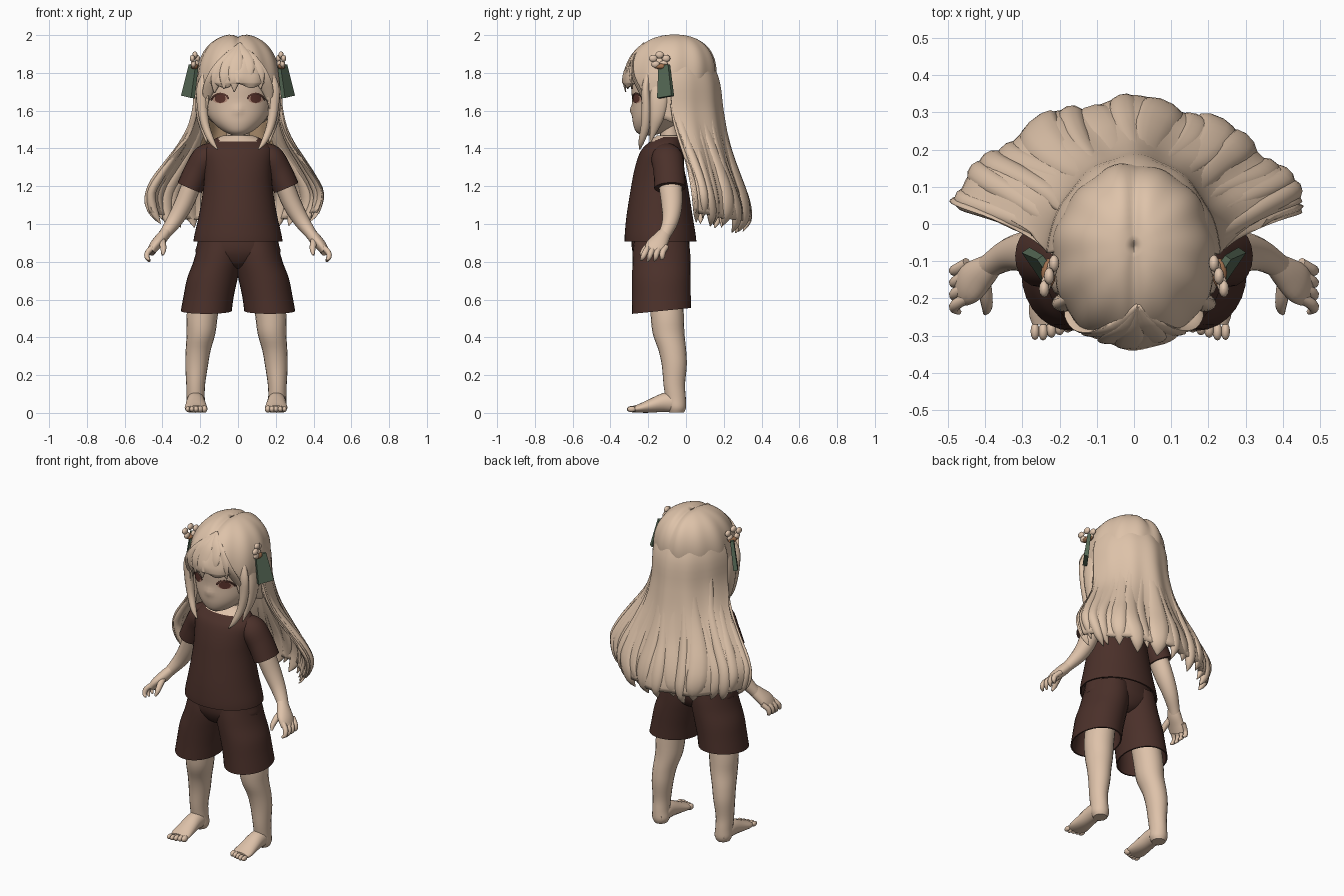
import bpy, bmesh, math
from mathutils import Vector

if "Cube" in bpy.data.objects:
    bpy.data.objects.remove(bpy.data.objects["Cube"])

X, Y, Z = Vector((1, 0, 0)), Vector((0, 1, 0)), Vector((0, 0, 1))


def material(name, rgb):
    m = bpy.data.materials.new(name)
    m.diffuse_color = (*rgb, 1)
    m.use_nodes = True
    m.node_tree.nodes["Principled BSDF"].inputs["Base Color"].default_value = m.diffuse_color
    return m


SKIN = material("skin", (0.73, 0.54, 0.40))
HAIR = material("hair_blonde", (0.73, 0.545, 0.40))
CLOTH = material("dark_brown_cloth", (0.07, 0.03, 0.023))
GREEN = material("ribbon_green", (0.095, 0.145, 0.095))
IRIS = material("eye_brown", (0.11, 0.035, 0.026))
LASH = material("lash_dark", (0.09, 0.035, 0.025))
CREAM = material("flower_cream", (0.75, 0.56, 0.42))
TAN = material("clasp_tan", (0.36, 0.17, 0.08))
WHITE = material("eye_rim_pink", (0.50, 0.29, 0.21))
NAPE = material("nape_hair_tan", (0.46, 0.30, 0.17))


def build(name, verts, faces, mat, mirror=False, thick=0, angle=50, fix=True, shift=0):
    me = bpy.data.meshes.new(name)
    me.from_pydata([tuple(v) for v in verts], [], faces)
    if fix:
        bm = bmesh.new()
        bm.from_mesh(me)
        bmesh.ops.recalc_face_normals(bm, faces=bm.faces)
        bm.to_mesh(me)
        bm.free()
    me.materials.append(mat)
    for p in me.polygons:
        p.use_smooth = True
    me.set_sharp_from_angle(angle=math.radians(angle))
    ob = bpy.data.objects.new(name, me)
    ob.location.x = shift
    bpy.context.collection.objects.link(ob)
    if thick:
        mod = ob.modifiers.new("thickness", "SOLIDIFY")
        mod.thickness, mod.offset = thick, 0
    if mirror:
        ob.modifiers.new("mirror", "MIRROR").use_mirror_merge = False
    return ob


def catmull(pts, i, t):
    a, b, c, d = (pts[max(0, min(len(pts) - 1, i + k))] for k in (-1, 0, 1, 2))
    return 0.5 * (2 * b + (c - a) * t + (2 * a - 5 * b + 4 * c - d) * t * t
                  + (3 * b - a - 3 * c + d) * t ** 3)


def loft(name, pts, mat, ref=X, axis=None, n=20, steps=4, phase=0, lip=(), **kw):
    """Skin elliptical sections (x, y, z, radius along ref, other radius)."""
    pts = [Vector(p) for p in pts]
    path = [Vector(p) for p in lip]
    path += [catmull(pts, i, k / steps) for i in range(len(pts) - 1) for k in range(steps)] + [pts[-1]]
    verts, m = [], len(path)
    for i, p in enumerate(path):
        c = Vector(p[:3])
        t = axis or (Vector(path[min(i + 1, m - 1)][:3]) - Vector(path[max(i - 1, 0)][:3])).normalized()
        s = (ref - ref.dot(t) * t).normalized()
        b = t.cross(s)
        for k in range(n):
            w = 2 * math.pi * k / n + phase
            verts.append(c + s * p[3] * math.cos(w) + b * p[4] * math.sin(w))
    faces = [(i * n + k, i * n + (k + 1) % n, (i + 1) * n + (k + 1) % n, (i + 1) * n + k)
             for i in range(m - 1) for k in range(n)]
    faces += [tuple(range(n))[::-1], tuple(range((m - 1) * n, m * n))]
    return build(name, verts, faces, mat, **kw)


def ball(name, c, r, mat, **kw):
    steps = [(c[0], c[1], c[2] - r[2] * math.cos(a), max(0.0005, r[0] * math.sin(a)), max(0.0005, r[1] * math.sin(a)))
             for a in (math.pi * k / 8 for k in range(9))]
    return loft(name, steps, mat, axis=Z, n=12, steps=1, angle=80, **kw)


# Head (with a slight nose bump) and neck
HEAD = [(1.468, -.205, .025, .03), (1.49, -.185, .075, .08), (1.53, -.16, .125, .12), (1.58, -.13, .162, .155),
        (1.65, -.11, .182, .175), (1.75, -.10, .19, .19), (1.85, -.09, .17, .18), (1.92, -.09, .11, .12)]
head = loft("head", [(0, y, z, a, b) for z, y, a, b in HEAD], SKIN, axis=Z, n=48)
for v in head.data.vertices:
    if v.co.y < -.2:
        v.co.y -= .012 * math.exp(-(v.co.x / .02) ** 2 - ((v.co.z - 1.603) / .022) ** 2)
loft("neck", [(0, -.085, 1.40, .07, .06), (0, -.085, 1.46, .062, .052), (0, -.09, 1.56, .058, .05)], SKIN, axis=Z)


def face_y(x, z):
    for (z0, *p), (z1, *q) in zip(HEAD, HEAD[1:]):
        if z0 <= z <= z1:
            cy, rx, ry = Vector(p).lerp(Vector(q), (z - z0) / (z1 - z0))
            return cy - ry * math.sqrt(max(0, 1 - (x / rx) ** 2))
    return -.28


# Eyes laid onto the face as thin plates
def face_plate(name, cx, cz, rx, rz, lift, mat):
    pts = [(cx, cz)] + [(cx + rx * f * math.cos(a), cz + rz * f * math.sin(a))
                        for f in (.5, 1) for a in (math.pi * k / 10 for k in range(20))]
    faces = [(0, 1 + k, 1 + (k + 1) % 20) for k in range(20)]
    faces += [(1 + k, 21 + k, 21 + (k + 1) % 20, 1 + (k + 1) % 20) for k in range(20)]
    build(name, [(x, face_y(x, z) - lift, z) for x, z in pts], faces, mat, mirror=True, fix=False)


face_plate("eye_rim", .094, 1.66, .040, .021, .004, WHITE)
face_plate("iris", .094, 1.664, .029, .023, .006, IRIS)
lash = [(.05, 1.664), (.064, 1.681), (.094, 1.690), (.124, 1.680), (.142, 1.656)]
loft("eyelash", [(x, face_y(x, z) - .004, z, .004, .006) for x, z in lash], LASH, ref=Y, n=6, mirror=True)

# Shirt with a scooped neckline, and sleeves
shirt = loft("shirt", [(0, -.135, .908, .236, .19), (0, -.137, .95, .229, .187), (0, -.14, 1.05, .206, .174),
                       (0, -.14, 1.2, .182, .15), (0, -.14, 1.3, .178, .13), (0, -.125, 1.38, .184, .118),
                       (0, -.112, 1.42, .165, .098), (0, -.1, 1.45, .125, .077), (0, -.093, 1.468, .08, .062)],
             CLOTH, axis=Z, n=48, lip=[(0, -.135, .96, .215, .165), (0, -.135, .908, .228, .18)])
shirt.data.materials.append(SKIN)
for p in shirt.data.polygons:
    if abs(p.center.x) < .1 and p.center.z > 1.453 + .2 * (p.center.y + .1):
        p.material_index = 1
loft("sleeve", [(.11, -.105, 1.395, .05, .04), (.165, -.10, 1.355, .083, .072), (.215, -.09, 1.28, .082, .07),
                (.255, -.085, 1.192, .084, .07)], CLOTH, ref=Y, mirror=True)

# Shorts, the hem rising a little towards the back
loft("shorts_hips", [(0, -.13, .765, .05, .08), (0, -.13, .79, .12, .12), (0, -.132, .84, .218, .147),
                     (0, -.135, .89, .217, .153), (0, -.135, .95, .205, .15)], CLOTH, axis=Z, n=32)
shorts = loft("shorts_leg", [(.168, -.13, .54, .135, .157), (.155, -.13, .62, .133, .155), (.136, -.13, .71, .134, .155),
                             (.112, -.13, .79, .128, .154), (.10, -.13, .85, .122, .152), (.095, -.13, .91, .112, .145)],
              CLOTH, axis=Z, n=28, lip=[(.15, -.13, .68, .11, .135), (.168, -.13, .54, .127, .149)], mirror=True)
for v in shorts.data.vertices:
    v.co.z += .1 * (v.co.y + .13) * max(0, min(1, (.7 - v.co.z) / .16))

# Legs, feet, toes
loft("leg", [(.15, -.11, .74, .085, .09), (.18, -.10, .53, .083, .088), (.188, -.092, .42, .076, .084),
             (.203, -.072, .33, .066, .073), (.211, -.062, .25, .06, .066), (.216, -.062, .15, .05, .057),
             (.216, -.055, .08, .048, .054), (.214, -.05, .03, .05, .05), (.214, -.05, .002, .038, .04)],
     SKIN, axis=Z, mirror=True, shift=-.008)
loft("foot", [(.214, -.01, .04, .03, .03), (.214, -.06, .055, .047, .053), (.214, -.12, .055, .05, .05),
              (.213, -.19, .038, .056, .037), (.212, -.24, .026, .06, .025), (.211, -.27, .021, .052, .018)],
     SKIN, axis=-Y, mirror=True, shift=-.01)
for i in range(5):
    ball("toe_%d" % (i + 1), (.168 + i * .022, -.268 - .007 * i + .008 * (i == 4), .02),
         (.016 - i * .001, .024, .019 - i * .001), SKIN, mirror=True, shift=-.01)

# Arms, hands, fingers
loft("arm", [(.16, -.10, 1.37, .06, .055), (.235, -.085, 1.23, .062, .052), (.285, -.075, 1.11, .056, .05),
             (.335, -.082, 1.02, .044, .042), (.385, -.11, .95, .034, .031), (.41, -.132, .915, .036, .028)],
     SKIN, ref=Y, mirror=True)
loft("palm", [(.375, -.105, .965, .03, .026), (.405, -.13, .925, .044, .032), (.44, -.158, .885, .056, .029),
              (.462, -.172, .85, .05, .022)], SKIN, ref=Y, mirror=True)
for i in range(4):
    y = -.208 + i * .031
    tip = .80 + .008 * abs(i - 1.2)
    loft("finger_%d" % (i + 1), [(.448, y + .01, .88, .015, .015), (.478, y - .008, .85, .0155, .015),
                                 (.482, y - .02 + i * .003, .824, .013, .013), (.468, y - .03 + i * .004, tip, .006, .006)],
         SKIN, ref=Y, n=10, mirror=True)
loft("thumb", [(.405, -.15, .92, .02, .018), (.398, -.195, .89, .018, .017), (.395, -.225, .86, .014, .014),
               (.40, -.24, .835, .006, .006)], SKIN, n=10, mirror=True)


# Hair crown: dome, side walls, soft strands and a central parting
def lean(z):
    return .03 * max(0, (z - 1.75) / .25)


verts, faces, NA, NV = [], [], 96, 24
for j in range(NV + 1):
    for k in range(NA):
        a = 2 * math.pi * k / NA - math.pi
        f = min(1, max(0, (abs(a) - .75) / .35))
        low = 1.735 - f * f * (3 - 2 * f) * .19 + .012 * math.cos(9 * a)
        if j <= 17:
            ph = max(.003, j / 17 * math.pi / 2)
            r, z = math.sin(ph) ** .87, 1.75 + .25 * max(0, math.cos(ph)) ** .87
        else:
            q = (j - 17) / (NV - 17)
            r, z = 1 - (.16 if abs(a) > 1.9 else .05) * q ** 1.2, 1.75 + (low - 1.75) * q
        r *= 1 + (.014 * math.cos(11 * a + .6) + .01 * math.sin(6 * a)) * min(1, j / 9)
        x, y = .213 * r * math.sin(a), -.09 - .242 * r * math.cos(a) + lean(z)
        z -= .016 * math.exp(-(x / .022) ** 2) * (1 if j <= 14 else 0)
        verts.append((x, y, z))
        if j:
            b, k2 = (j - 1) * NA, (k + 1) % NA
            faces.append((b + k, b + k2, b + NA + k2, b + NA + k))
build("hair_crown", verts, faces, HAIR, thick=.012, angle=70)


# Fringe locks swept sideways from the parting
def crown_y(x, z):
    c = min(1, max(0, (z - 1.75) / .25)) ** (1 / .87)
    rho = math.sqrt(1 - c * c) ** .87
    return -.088 - .242 * math.sqrt(max(0, rho * rho - (x / .215) ** 2)) + .25 * max(0, 1.74 - z) + lean(z)


for i, (tx, tz) in enumerate([(-.172, 1.62), (-.125, 1.695), (-.075, 1.715), (-.02, 1.70),
                              (.06, 1.765), (.12, 1.715), (.17, 1.62)]):
    pts = []
    for t, w in zip((0, .25, .5, .75, 1), (.006, .03, .038, .03, .003)):
        x, z = .01 + (tx - .01) * math.sin(t * math.pi / 2), 1.955 + (tz - 1.955) * t
        pts.append((x, crown_y(x, z), z, w, .009 if t < 1 else .003))
    loft("fringe_lock_%d" % (i + 1), pts, HAIR, n=12, angle=80)

# Long locks framing the face
loft("face_lock", [(.15, -.19, 1.84, .015, .01), (.185, -.213, 1.73, .032, .02), (.188, -.21, 1.62, .028, .025),
                   (.172, -.215, 1.52, .022, .024), (.14, -.235, 1.44, .016, .016), (.108, -.245, 1.395, .003, .003)],
     HAIR, n=12, mirror=True, angle=80)
loft("ear_lock", [(.18, -.13, 1.8, .05, .01), (.203, -.14, 1.68, .05, .02), (.2, -.15, 1.58, .04, .022),
                  (.182, -.17, 1.5, .022, .016), (.165, -.19, 1.43, .003, .003)], HAIR, ref=Y, n=12, mirror=True, angle=80)

# Back hair: flaring sheet (height, half width, front edge, back edge)
FLOW = [Vector(p) for p in [(1.92, .155, -.06, .085), (1.77, .212, -.08, .157), (1.6, .225, -.07, .18),
                            (1.45, .268, -.03, .205), (1.3, .36, .02, .245), (1.15, .445, .055, .3),
                            (1.03, .43, .065, .32), (.95, .385, .06, .285)]]


def flow(a, u):
    i = min(int(u), len(FLOW) - 2)
    z, w, yf, yb = catmull(FLOW, i, u - i)
    side, k = math.sin(a) ** 4 * (u / 7) ** 2, min(1, u / 5)
    w += .012 * side
    depth = (yb - yf) * max(0, math.cos(a)) ** (1 + .6 * k) + .012 * k * math.sin(11 * a + 1)
    return Vector((w * math.sin(a) - .025 * (u / 7) ** 2, yf + depth, z + .055 * side))


def sheet(name, mat, a_max, u0, u1, inset, thick):
    verts, faces, na, nv = [], [], 60, 26
    for j in range(nv + 1):
        for k in range(na + 1):
            a = a_max * (2 * k / na - 1)
            verts.append(flow(a, u0 + (u1 - u0) * j / nv) - inset * Vector((math.sin(a), math.cos(a), 0)))
            if j and k:
                b = j * (na + 1) + k
                faces.append((b, b - 1, b - na - 2, b - na - 1))
    build(name, verts, faces, mat, thick=thick, angle=70)


sheet("back_hair_sheet", HAIR, math.pi / 2, 0, 6.1, 0, .03)
sheet("nape_hair", NAPE, .8, 2, 3.3, .019, .006)

# Overlapping uneven locks running down the sheet into separate tips
COUNT = 17
for i in range(COUNT):
    a = math.pi * (i / (COUNT - 1) - .5) * .98
    end = 6.7 + .3 * math.sin(i * 2.4)
    start = 1.3 + .7 * math.sin(i * 1.9) ** 2
    pts = []
    for k in range(9):
        u = start + (end - start) * k / 8
        p = flow(a + .035 * math.sin(i * 1.7 + k * .7), u)
        gap = (flow(a + .08, u) - flow(a - .08, u)).length / .16 * math.pi / COUNT
        taper = (.7, 1, 1, 1, 1, 1, .95, .7, .06)[k]
        wide = gap * (.62 + .14 * math.sin(i * 2.9)) * taper
        pts.append((*p, wide, (.01 + .0025 * k + .004 * (i % 3 == 0) * min(1, k / 3)) * taper))
    side = (flow(a + .05, 4) - flow(a - .05, 4)).normalized()
    loft("back_lock_%d" % (i + 1), pts, HAIR, ref=side, n=10, steps=3, angle=80)

# Hair ornaments: star flower, clasp and ribbon panel
for k in range(5):
    w = math.pi / 2 + k * 2 * math.pi / 5
    ball("flower_petal_%d" % (k + 1), (.228 - .014 * math.cos(w), -.14 + .036 * math.cos(w), 1.868 + .027 * math.sin(w)),
         (.014, .023, .019), CREAM, mirror=True)
ball("ribbon_clasp", (.23, -.132, 1.834), (.02, .04, .015), TAN, mirror=True)
loft("ribbon", [(.235, -.115, 1.84, .044, .014), (.265, -.108, 1.672, .066, .018)], GREEN,
     ref=Vector((.58, .81, 0)), n=4, steps=1, phase=math.pi / 4, mirror=True, angle=30)
